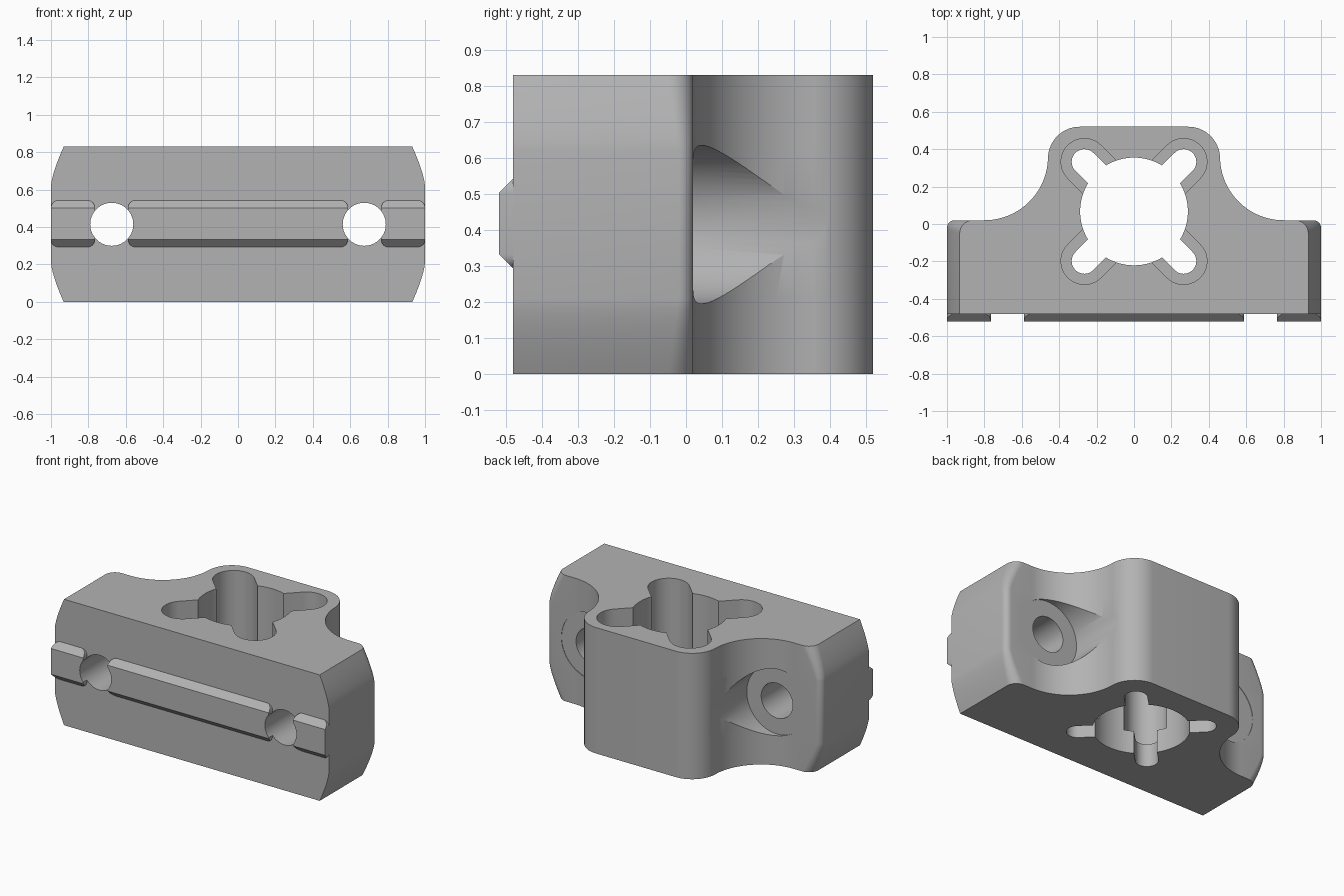
import bpy, bmesh, math
from mathutils import Matrix

cube = bpy.data.objects.get("Cube")
if cube:
    bpy.data.objects.remove(cube, do_unlink=True)

grey = bpy.data.materials.new("plain grey")
grey.use_nodes = True
grey.diffuse_color = (0.45, 0.45, 0.45, 1)
grey.node_tree.nodes["Principled BSDF"].inputs["Base Color"].default_value = grey.diffuse_color

H = 0.83
MID = H / 2
BOLT_X = 0.675
HOLE_Y = 0.067


def loft(name, rings):
    """Skin equal-length closed rings and cap both ends."""
    bm = bmesh.new()
    rows = [[bm.verts.new(p) for p in ring] for ring in rings]
    n = len(rows[0])
    for a, b in zip(rows, rows[1:]):
        for i in range(n):
            j = (i + 1) % n
            bm.faces.new((a[i], a[j], b[j], b[i]))
    bm.faces.new(rows[0])
    bm.faces.new(rows[-1])
    bmesh.ops.recalc_face_normals(bm, faces=bm.faces)
    mesh = bpy.data.meshes.new(name)
    bm.to_mesh(mesh)
    bm.free()
    mesh.materials.append(grey)
    ob = bpy.data.objects.new(name, mesh)
    bpy.context.collection.objects.link(ob)
    return ob


def arc(cx, cy, r, start, end, steps):
    angles = [math.radians(start + (end - start) * i / steps) for i in range(steps + 1)]
    return [(cx + r * math.cos(a), cy + r * math.sin(a)) for a in angles]


def cut(ob, cutter):
    """Subtract a cutter, then discard it."""
    cutter.hide_render = True
    mod = ob.modifiers.new("cut", 'BOOLEAN')
    mod.operation, mod.solver, mod.object = 'DIFFERENCE', 'EXACT', cutter
    bpy.ops.object.select_all(action='DESELECT')
    ob.select_set(True)
    bpy.context.view_layer.objects.active = ob
    bpy.ops.object.modifier_apply(modifier=mod.name)
    bpy.data.objects.remove(cutter, do_unlink=True)


def prism(name, outline, z0, z1):
    return loft(name, [[(x, y, z) for x, y in outline] for z in (z0, z1)])


def bore(x, r, y0, y1):
    ring = arc(x, MID, r, 0, 354.375, 63)
    return loft("bore_cutter", [[(u, y, v) for u, v in ring] for y in (y0, y1)])


# Block outline at one height: ends lean in towards the top and bottom
def block_ring(z):
    t = max(0, (abs(z - MID) - 0.205) / (MID - 0.205))
    edge = 1 - 0.068 * t ** 1.4
    r = 0.04 + 0.03 * t
    half = [(edge, -0.48)]
    half += arc(edge - r, 0.02 - r, r, 0, 90, 8)
    half += arc(0.8, 0.36, 0.34, 270, 180, 24)
    half += arc(0.29, 0.35, 0.17, 3, 90, 16)
    return [(x, y, z) for x, y in half + [(-x, y) for x, y in reversed(half)]]


levels = [0.21 * i / 8 for i in range(9)]
body = loft("clamp_block", [block_ring(z) for z in levels + [H - z for z in reversed(levels)]])

# Central round opening
cut(body, prism("round_cutter", arc(0, HOLE_Y, 0.288, 0, 356.25, 95), -0.1, H + 0.1))


# Diagonal slots: wide from the top, narrow through the floor
def slot(r, angle, z0):
    reach = 0.375
    outline = [(0, -r)] + arc(reach, 0, r, -90, 90, 20) + [(0, r)]
    ob = prism("slot_cutter", outline, z0, H + 0.1)
    ob.data.transform(Matrix.Translation((0, HOLE_Y, 0)) @ Matrix.Rotation(math.radians(angle), 4, 'Z'))
    return ob


for angle in (45, 135, 225, 315):
    cut(body, slot(0.125, angle, 0.15))
    cut(body, slot(0.068, angle, -0.1))

# Bolt holes with round clearance seats at the back
for x in (-BOLT_X, BOLT_X):
    cut(body, bore(x, 0.22, 0.017, 0.8))
    cut(body, bore(x, 0.115, -0.8, 0.8))


# Front locating ridges with bevelled edges and rounded corners
def ridge(name, x0, x1):
    r = 0.04
    rings = []
    ends = [(r - r * math.cos(a), r * math.sin(a)) for a in (math.pi / 2 * i / 6 for i in range(7))]
    stations = [(x0 + d, h) for d, h in ends] + [(x1 - d, h) for d, h in reversed(ends)]
    for x, h in stations:
        b = 0.085 + h
        section = [(b, -0.47), (b, -0.52 + h), (0.085, -0.52)]
        section += [(-z, y) for z, y in reversed(section)]
        rings.append([(x, y, MID + 0.003 + z) for z, y in section])
    ob = loft(name, rings)
    bmesh_clean(ob)
    for bx in (-BOLT_X, BOLT_X):
        if x0 < bx + 0.115 and x1 > bx - 0.115:
            cut(ob, bore(bx, 0.115, -0.8, 0.8))
    return ob


def bmesh_clean(ob):
    bm = bmesh.new()
    bm.from_mesh(ob.data)
    bmesh.ops.remove_doubles(bm, verts=bm.verts, dist=0.0001)
    bmesh.ops.recalc_face_normals(bm, faces=bm.faces)
    bm.to_mesh(ob.data)
    bm.free()


parts = [body,
         ridge("right_ridge", -1, -0.765),
         ridge("middle_ridge", -0.588, 0.588),
         ridge("left_ridge", 0.765, 1)]

# Smooth curved walls, keep the edges crisp
bpy.ops.object.select_all(action='DESELECT')
for ob in parts:
    ob.select_set(True)
bpy.context.view_layer.objects.active = body
bpy.ops.object.shade_smooth_by_angle(angle=math.radians(25))
